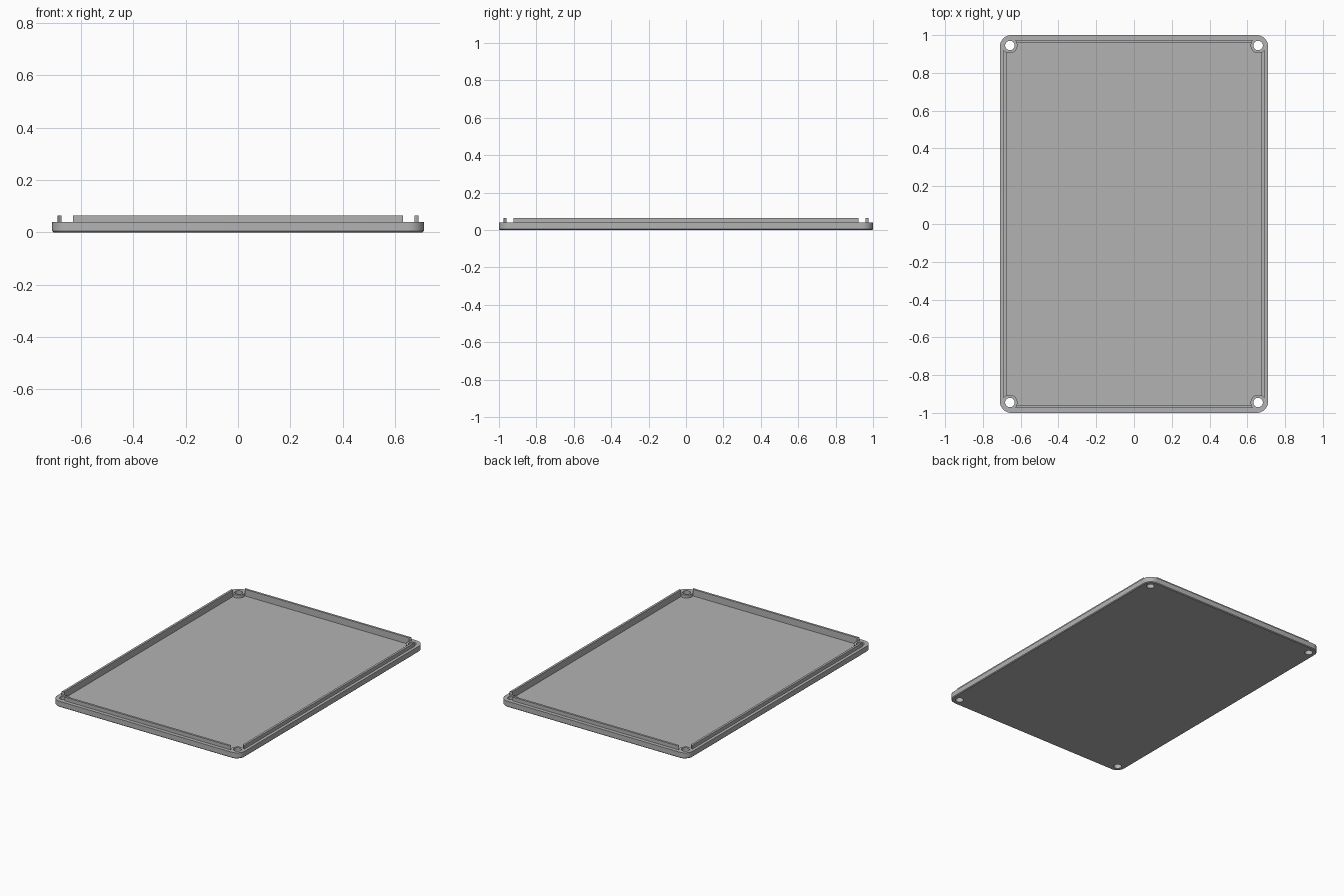
import bpy, bmesh, math

cube = bpy.data.objects.get("Cube")
if cube:
    bpy.data.objects.remove(cube, do_unlink=True)

HX, HY, RIM, TOP, FLOOR = 0.71, 1.0, 0.04, 0.065, 0.02
LIP_X, LIP_Y, LIP = 0.69, 0.975, 0.015
HOLE_X, HOLE_Y, HOLE_R, BOSS_R = 0.657, 0.945, 0.025, 0.04
CORNERS = [(sx * HOLE_X, sy * HOLE_Y) for sx in (-1, 1) for sy in (-1, 1)]

grey = bpy.data.materials.new("light grey plastic")
grey.use_nodes = True
colour = (0.45, 0.45, 0.45, 1)
grey.diffuse_color = colour
grey.node_tree.nodes["Principled BSDF"].inputs["Base Color"].default_value = colour


def prism(name, outline, z0, z1):
    """Extrude a flat outline between two heights."""
    bm = bmesh.new()
    face = bm.faces.new([bm.verts.new((x, y, z0)) for x, y in outline])
    top = bmesh.ops.extrude_face_region(bm, geom=[face])["geom"]
    bmesh.ops.translate(bm, vec=(0, 0, z1 - z0),
                        verts=[v for v in top if isinstance(v, bmesh.types.BMVert)])
    bmesh.ops.recalc_face_normals(bm, faces=bm.faces)
    mesh = bpy.data.meshes.new(name)
    bm.to_mesh(mesh)
    bm.free()
    mesh.materials.append(grey)
    obj = bpy.data.objects.new(name, mesh)
    bpy.context.collection.objects.link(obj)
    return obj


def rectangle(x, y):
    return [(-x, -y), (x, -y), (x, y), (-x, y)]


def circle(cx, cy, r, n=40):
    return [(cx + r * math.cos(i * math.tau / n), cy + r * math.sin(i * math.tau / n))
            for i in range(n)]


def rounded(x, y, r, n=10):
    pts = []
    for q, (sx, sy) in enumerate([(1, 1), (-1, 1), (-1, -1), (1, -1)]):
        for i in range(n + 1):
            a = (q + i / n) * math.pi / 2
            pts.append((sx * (x - r) + r * math.cos(a), sy * (y - r) + r * math.sin(a)))
    return pts


def select(obj):
    bpy.ops.object.select_all(action="DESELECT")
    obj.select_set(True)
    bpy.context.view_layer.objects.active = obj


def cut(target, cutter):
    """Subtract the cutter and discard it."""
    cutter.hide_render = True
    select(target)
    mod = target.modifiers.new("cut", "BOOLEAN")
    mod.operation, mod.solver, mod.object = "DIFFERENCE", "EXACT", cutter
    bpy.ops.object.modifier_apply(modifier=mod.name)
    bpy.data.objects.remove(cutter, do_unlink=True)


# Base tray with a small bevel along its bottom edge
tray = prism("cover_tray", rounded(HX, HY, 0.06), 0, RIM)
bm = bmesh.new()
bm.from_mesh(tray.data)
bottom = [e for e in bm.edges if all(v.co.z < 0.001 for v in e.verts)]
bmesh.ops.bevel(bm, geom=bottom, offset=0.005, segments=1, affect="EDGES")
bm.to_mesh(tray.data)
bm.free()

# Recessed floor that leaves a round boss in each corner
recess = prism("recess_cutter", rectangle(LIP_X - LIP, LIP_Y - LIP), FLOOR, 0.2)
for x, y in CORNERS:
    cut(recess, prism("boss_shape", circle(x, y, BOSS_R), -0.1, 0.3))
cut(tray, recess)

# Raised locating lip, interrupted around the bosses
lip = prism("locating_lip", rectangle(LIP_X, LIP_Y), RIM, TOP)
cut(lip, prism("lip_inner_cutter", rectangle(LIP_X - LIP, LIP_Y - LIP), -0.1, 0.3))
for x, y in CORNERS:
    cut(lip, prism("lip_gap_cutter", circle(x, y, BOSS_R), -0.1, 0.3))
    # Clear the leftover sliver outside each boss
    gap = [(x, y), (x * 1.2, y), (x * 1.2, y * 1.2), (x, y * 1.2)]
    cut(lip, prism("lip_corner_cutter", gap, -0.1, 0.3))

# Screw holes
for x, y in CORNERS:
    cut(tray, prism("screw_hole_cutter", circle(x, y, HOLE_R), -0.1, 0.3))

for obj in (tray, lip):
    select(obj)
    bpy.ops.object.shade_smooth_by_angle(angle=math.radians(30))
